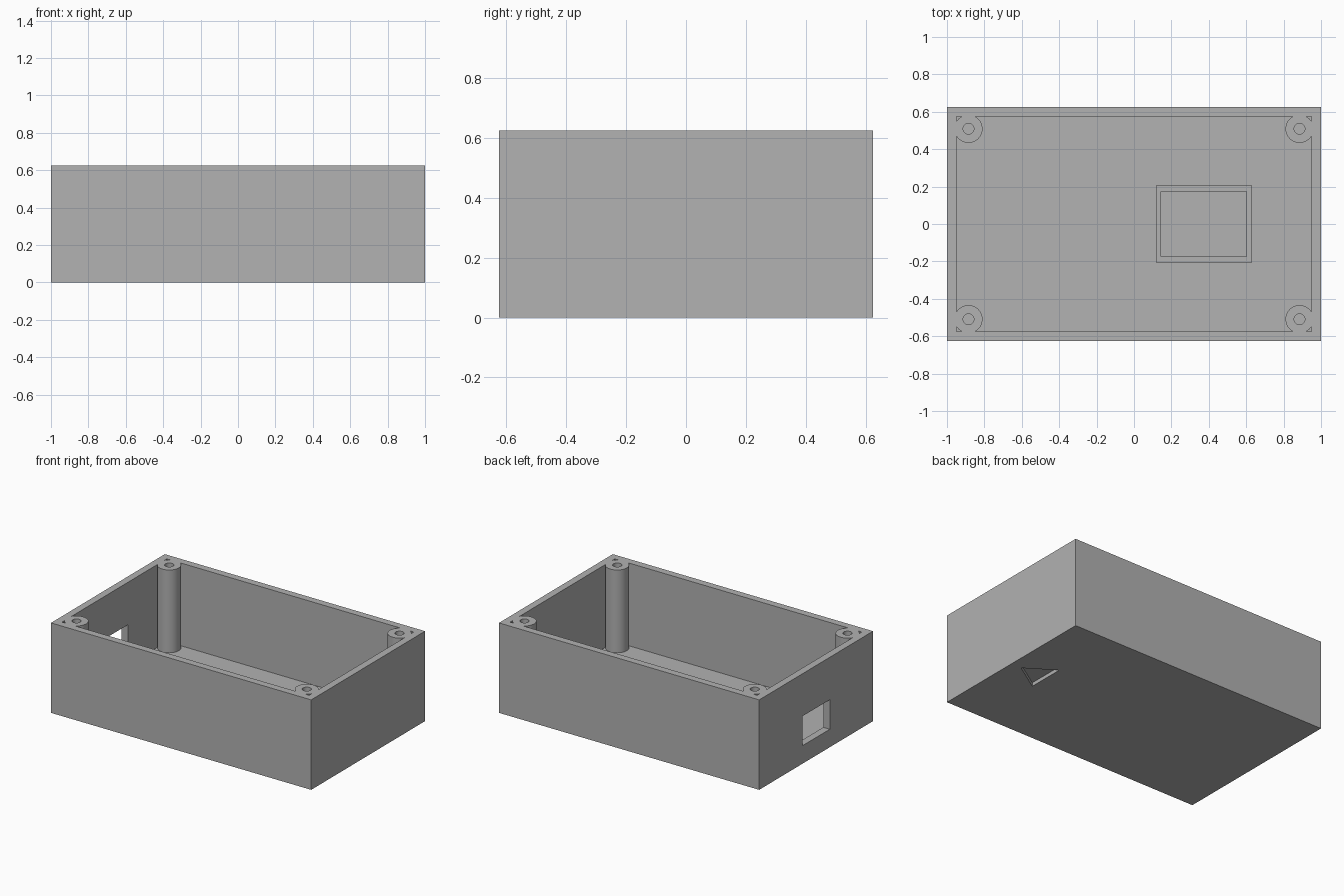
import bpy, bmesh, math
from mathutils import Matrix

old = bpy.data.objects.get("Cube")
if old:
    bpy.data.objects.remove(old, do_unlink=True)

LENGTH, WIDTH, HEIGHT, WALL = 2.0, 1.25, 0.625, 0.05

grey = bpy.data.materials.new("plain grey")
grey.use_nodes = True
colour = (0.445, 0.445, 0.445, 1)
grey.diffuse_color = colour
grey.node_tree.nodes["Principled BSDF"].inputs["Base Color"].default_value = colour


def make_object(name, bm):
    bmesh.ops.recalc_face_normals(bm, faces=bm.faces[:])
    mesh = bpy.data.meshes.new(name)
    bm.to_mesh(mesh)
    bm.free()
    mesh.materials.append(grey)
    obj = bpy.data.objects.new(name, mesh)
    bpy.context.collection.objects.link(obj)
    return obj


def box(name, x0, x1, y0, y1, z0, z1):
    bm = bmesh.new()
    place = Matrix.Translation(((x0 + x1) / 2, (y0 + y1) / 2, (z0 + z1) / 2))
    size = Matrix.Diagonal((x1 - x0, y1 - y0, z1 - z0, 1))
    bmesh.ops.create_cube(bm, size=1, matrix=place @ size)
    return make_object(name, bm)


def cylinder(name, x, y, radius, z0, z1, sides=48):
    bm = bmesh.new()
    bmesh.ops.create_cone(bm, cap_ends=True, segments=sides, radius1=radius,
                          radius2=radius, depth=z1 - z0,
                          matrix=Matrix.Translation((x, y, (z0 + z1) / 2)))
    return make_object(name, bm)


def prism(name, outline, z0, z1):
    bm = bmesh.new()
    base = bm.faces.new([bm.verts.new((x, y, z0)) for x, y in outline])
    top = bmesh.ops.extrude_face_region(bm, geom=[base])["geom"]
    verts = [v for v in top if isinstance(v, bmesh.types.BMVert)]
    bmesh.ops.translate(bm, vec=(0, 0, z1 - z0), verts=verts)
    return make_object(name, bm)


def combine(target, other, operation):
    """Apply a boolean to the target and discard the other solid."""
    mod = target.modifiers.new("combine", 'BOOLEAN')
    mod.operation, mod.solver, mod.object = operation, 'EXACT', other
    depsgraph = bpy.context.evaluated_depsgraph_get()
    mesh = bpy.data.meshes.new_from_object(target.evaluated_get(depsgraph))
    target.modifiers.clear()
    target.data = mesh
    bpy.data.objects.remove(other, do_unlink=True)


# Open-topped enclosure
hx, hy = LENGTH / 2, WIDTH / 2
case = box("enclosure", -hx, hx, -hy, hy, 0, HEIGHT)
ix, iy = hx - WALL, hy - WALL
combine(case, box("cavity", -ix, ix, -iy, iy, WALL, HEIGHT + 0.1), 'DIFFERENCE')

# Screw posts in the corners, merged into the walls, then drilled
corners = [(sx * 0.885, sy * 0.509) for sx in (-1, 1) for sy in (-1, 1)]
for x, y in corners:
    combine(case, cylinder("post", x, y, 0.075, WALL / 2, HEIGHT), 'UNION')
for x, y in corners:
    combine(case, cylinder("screw_hole", x, y, 0.029, WALL, HEIGHT + 0.1, 32), 'DIFFERENCE')

# Rectangular opening in one end wall
combine(case, box("opening", -hx - 0.1, -ix + 0.02, -0.15, 0.15, 0.125, 0.33), 'DIFFERENCE')

# Shallow triangular mark under the floor
mark = [(0.92, 0), (0.72, 0.13), (0.72, -0.13)]
combine(case, prism("mark", mark, -0.1, WALL / 2), 'DIFFERENCE')

# Low retaining frame on the floor
frame = box("retaining_frame", 0.118, 0.63, -0.205, 0.205, WALL / 2, WALL * 2)
combine(frame, box("frame_gap", 0.145, 0.602, -0.175, 0.175, 0, HEIGHT), 'DIFFERENCE')
combine(case, frame, 'UNION')

# Round posts shade smooth, edges stay crisp
bpy.ops.object.select_all(action='DESELECT')
case.select_set(True)
bpy.context.view_layer.objects.active = case
bpy.ops.object.shade_smooth_by_angle(angle=math.radians(30))
